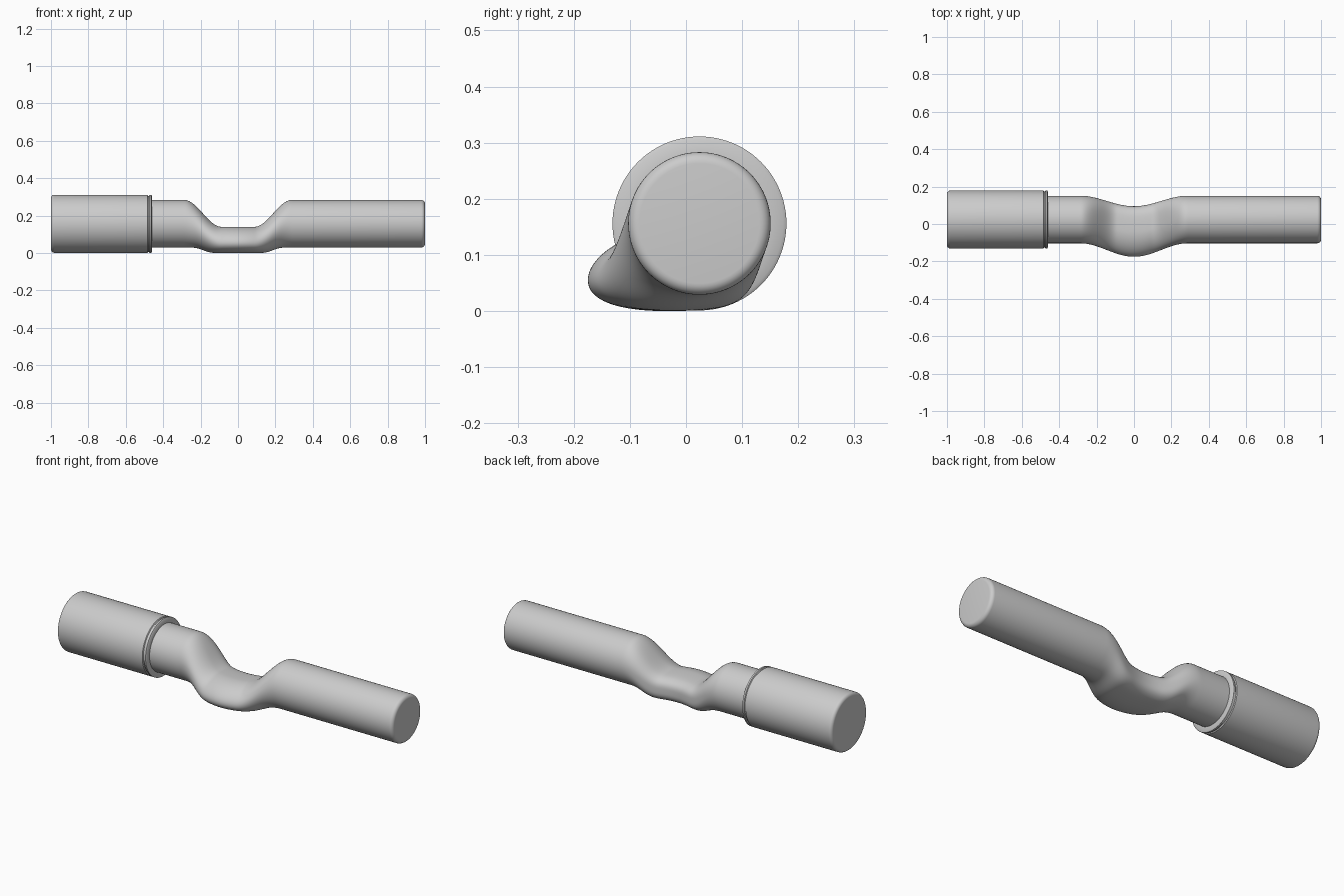
import bpy, bmesh, math

cube = bpy.data.objects.get("Cube")
if cube:
    bpy.data.objects.remove(cube, do_unlink=True)

SEG = 96
AXIS_Y, AXIS_Z = 0.024, 0.156
BAR_R, SLEEVE_R = 0.127, 0.155

grey = bpy.data.materials.new("plain_grey")
grey.use_nodes = True
grey.diffuse_color = (0.6, 0.6, 0.6, 1)
grey.node_tree.nodes["Principled BSDF"].inputs["Base Color"].default_value = (0.6, 0.6, 0.6, 1)


def loft(name, rings):
    """Skin a list of closed rings and cap both ends."""
    bm = bmesh.new()
    loops = [[bm.verts.new(p) for p in ring] for ring in rings]
    for a, b in zip(loops, loops[1:]):
        for i in range(SEG):
            j = (i + 1) % SEG
            bm.faces.new((a[i], a[j], b[j], b[i]))
    bm.faces.new(loops[0])
    bm.faces.new(loops[-1])
    bmesh.ops.recalc_face_normals(bm, faces=bm.faces)
    mesh = bpy.data.meshes.new(name)
    bm.to_mesh(mesh)
    bm.free()
    mesh.materials.append(grey)
    obj = bpy.data.objects.new(name, mesh)
    bpy.context.collection.objects.link(obj)
    bpy.ops.object.select_all(action="DESELECT")
    obj.select_set(True)
    bpy.context.view_layer.objects.active = obj
    bpy.ops.object.shade_smooth_by_angle(angle=math.radians(35))
    return obj


def round_edge(x, radius, fillet, direction, steps=6):
    """Profile of a filleted rim, from the end face to the side."""
    angles = [math.pi / 2 * k / steps for k in range(steps + 1)]
    return [(x - direction * fillet * (1 - math.sin(a)),
             radius - fillet * (1 - math.cos(a))) for a in reversed(angles)]


def circle(x, r):
    return [(x, AXIS_Y + r * math.cos(2 * math.pi * i / SEG),
             AXIS_Z + r * math.sin(2 * math.pi * i / SEG)) for i in range(SEG)]


def smooth(lo, hi, v):
    t = min(1, max(0, (v - lo) / (hi - lo)))
    return t * t * (3 - 2 * t)


def neck_section(x):
    """Bar section: round outside, flattened and pushed forward in the neck."""
    flat = 1 - smooth(0.09, 0.285, abs(x))
    bend = 0.5 + 0.5 * math.cos(math.pi * min(1, abs(x) / 0.29))
    low = (AXIS_Z - BAR_R) * (1 - smooth(0, 1, 1 - smooth(0.1, 0.27, abs(x))))
    high = AXIS_Z + BAR_R - 0.143 * flat
    cy, cz = AXIS_Y - 0.064 * bend, (low + high) / 2
    half_y, half_z = BAR_R + 0.008 * bend, (high - low) / 2
    ring = []
    for i in range(SEG):
        a = 2 * math.pi * i / SEG
        c, s = math.cos(a), math.sin(a)
        # the back half is boxier, the front edge droops slightly
        power = 2 / (2 + flat * smooth(-0.2, 0.6, c))
        u = math.copysign(abs(c) ** power, c)
        v = math.copysign(abs(s) ** power, s)
        droop = 0.015 * flat * min(0, u) ** 2
        ring.append((x, cy + half_y * u, max(0, cz + half_z * v - droop)))
    return ring


# bar with the offset neck
neck = [neck_section(-0.3 + 0.6 * k / 72) for k in range(73)]
tip = [circle(x, r) for x, r in reversed(round_edge(1, BAR_R, 0.02, 1))]
loft("bar", [circle(-0.5, BAR_R)] + neck + tip)

# thick sleeve with a groove near its open rim
sleeve_profile = round_edge(-1, SLEEVE_R, 0.018, -1) + [
    (-0.484, SLEEVE_R), (-0.481, 0.15), (-0.476, 0.15), (-0.473, SLEEVE_R),
    (-0.464, SLEEVE_R), (-0.46, 0.149), (-0.46, 0.12)]
loft("sleeve", [circle(x, r) for x, r in sleeve_profile])
